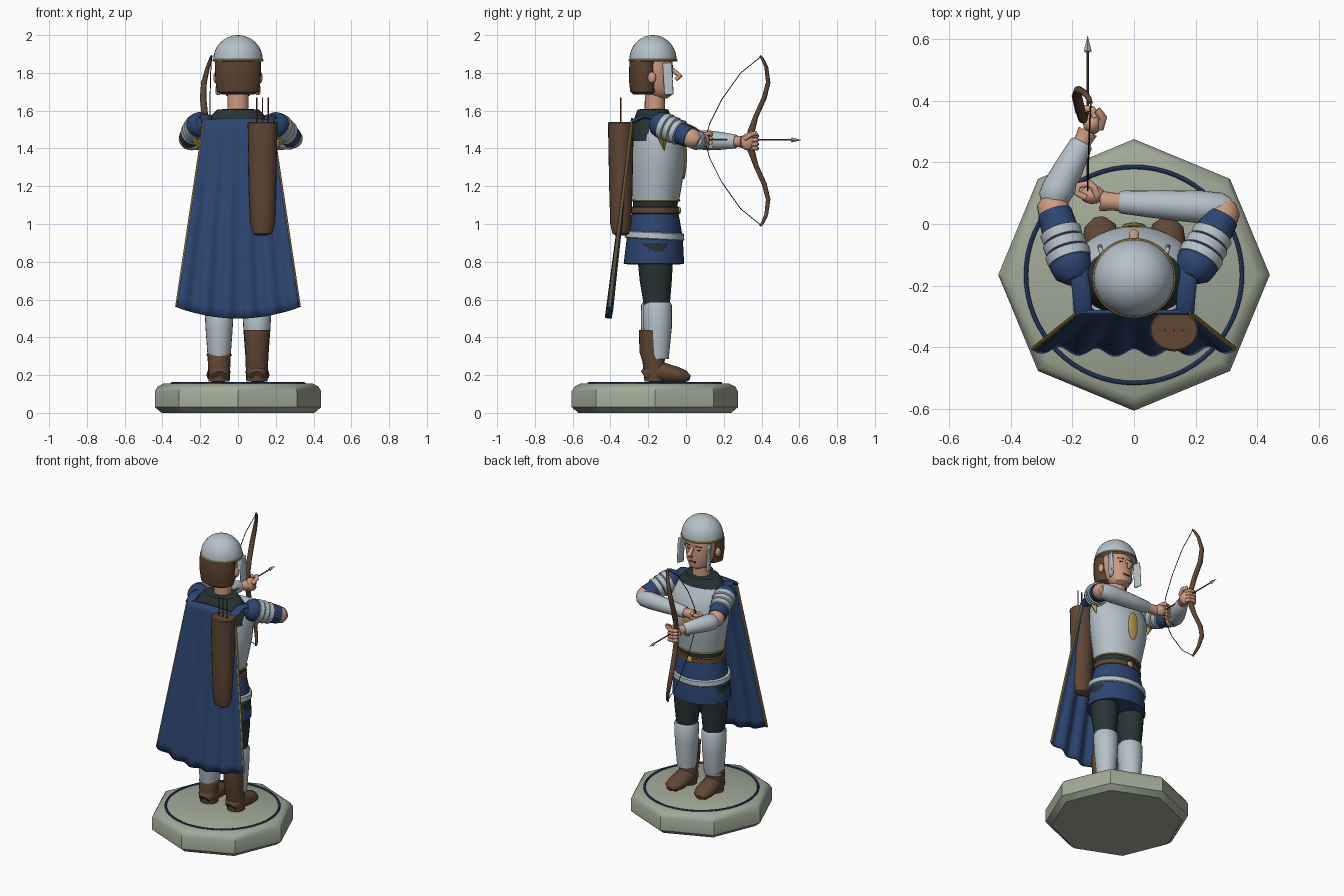
import bpy, bmesh, math
from mathutils import Vector

if "Cube" in bpy.data.objects:
    bpy.data.objects.remove(bpy.data.objects["Cube"])

def material(name, c):
    m = bpy.data.materials.new(name)
    m.diffuse_color = (*c, 1)
    m.use_nodes = True
    m.node_tree.nodes["Principled BSDF"].inputs["Base Color"].default_value = m.diffuse_color
    return m

STEEL = material("steel", (0.46, 0.53, 0.58))
BLUE = material("blue cloth", (0.026, 0.060, 0.165))
BROWN = material("brown leather", (0.115, 0.062, 0.036))
SKIN = material("skin", (0.62, 0.33, 0.22))
DARK = material("dark cloth", (0.022, 0.034, 0.034))
GOLD = material("gold", (0.50, 0.33, 0.08))
STONE = material("stone", (0.36, 0.40, 0.31))
HAIR = material("hair", (0.10, 0.052, 0.028))
INK = material("dark thread", (0.02, 0.017, 0.015))

def finish(name, bm, mat, angle=40):
    bmesh.ops.recalc_face_normals(bm, faces=bm.faces)
    me = bpy.data.meshes.new(name)
    bm.to_mesh(me)
    bm.free()
    ob = bpy.data.objects.new(name, me)
    bpy.context.collection.objects.link(ob)
    me.materials.append(mat)
    bpy.ops.object.select_all(action='DESELECT')
    ob.select_set(True)
    bpy.context.view_layer.objects.active = ob
    bpy.ops.object.shade_smooth_by_angle(angle=math.radians(angle))
    return ob

def sweep(name, pts, radii, mat, seg=20, ref=(0, 0, 1), flat=False, angle=40):
    """Tube through pts; each radius is a number or (along ref, across)."""
    pts = [Vector(p) for p in pts]
    bm, rings = bmesh.new(), []
    for i, p in enumerate(pts):
        t = Vector((0, 0, 1)) if flat else (pts[min(i + 1, len(pts) - 1)] - pts[max(i - 1, 0)]).normalized()
        u = Vector(ref)
        u = (u - t * u.dot(t)).normalized()
        v = t.cross(u)
        r = radii[i] if isinstance(radii, list) else radii
        a, b = r if isinstance(r, tuple) else (r, r)
        rings.append([bm.verts.new(p + u * a * math.cos(k * math.tau / seg) + v * b * math.sin(k * math.tau / seg))
                      for k in range(seg)])
    for r0, r1 in zip(rings, rings[1:]):
        for k in range(seg):
            bm.faces.new((r0[k], r0[(k + 1) % seg], r1[(k + 1) % seg], r1[k]))
    bm.faces.new(rings[0])
    bm.faces.new(rings[-1])
    return finish(name, bm, mat, angle)

def loft(name, prof, mat, x=0, seg=32, angle=40):
    """Upright body from (z, centre y, half width, half depth) rings."""
    return sweep(name, [(x, p[1], p[0]) for p in prof], [(p[2], p[3]) for p in prof],
                 mat, seg, (1, 0, 0), True, angle)

def ball(name, c, s, mat, rot=(0, 0, 0)):
    bm = bmesh.new()
    bmesh.ops.create_uvsphere(bm, u_segments=20, v_segments=12, radius=1)
    ob = finish(name, bm, mat)
    ob.location, ob.scale, ob.rotation_euler = c, s, rot
    return ob

def box(name, c, s, mat, bevel=0.006, rot=(0, 0, 0)):
    bm = bmesh.new()
    bmesh.ops.create_cube(bm, size=1)
    bmesh.ops.scale(bm, vec=s, verts=bm.verts)
    ob = finish(name, bm, mat)
    ob.location, ob.rotation_euler = c, rot
    if bevel:
        m = ob.modifiers.new("bevel", 'BEVEL')
        m.width, m.segments = bevel, 2
    return ob

def ring(name, c, rx, ry, r, mat, tilt=0, seg=64):
    bm = bmesh.new()
    n = 8
    g = [[bm.verts.new(((rx + r * math.cos(b)) * math.cos(a), (ry + r * math.cos(b)) * math.sin(a), r * math.sin(b)))
          for b in [j * math.tau / n for j in range(n)]] for a in [i * math.tau / seg for i in range(seg)]]
    for i in range(seg):
        for j in range(n):
            h = g[(i + 1) % seg]
            bm.faces.new((g[i][j], h[j], h[(j + 1) % n], g[i][(j + 1) % n]))
    ob = finish(name, bm, mat)
    ob.location, ob.rotation_euler = c, (tilt, 0, 0)
    return ob

# Octagonal plinth with inlaid ring
loft("plinth", [(0, -.165, .405, .405), (.03, -.165, .44, .44), (.115, -.165, .44, .44),
                (.14, -.165, .425, .425), (.155, -.165, .395, .395)], STONE, seg=8, angle=35)
ring("plinth_ring", (0, -.165, .156), .35, .35, .007, BLUE)

# Legs, greaves and boots
for s, side in ((-1, "left"), (1, "right")):
    x = s * .1
    loft(side + "_trouser", [(.3, -.16, .058, .06), (.58, -.155, .066, .07), (.7, -.16, .08, .085),
                             (.9, -.165, .09, .10)], DARK, x, 20)
    gy = -.15 if s > 0 else -.158
    gd = .075 if s > 0 else .08
    loft(side + "_greave", [(.285, gy, .058, .06), (.31, gy, .062, gd - .014), (.45, gy, .072, gd),
                            (.57, gy, .078, gd), (.585, gy, .072, gd - .008)], STEEL, x, 24)
    top = .44 if s > 0 else .3
    by = -.188 if s > 0 else -.16
    loft(side + "_boot_shaft", [(.165, -.165, .056, .055), (.27, -.172, .06, .058), (.32, by, .062, .058),
                                (top, by, .068, .062)], BROWN, x, 20)
    sweep(side + "_boot_foot", [(x, -.222, .195), (x, -.20, .21), (x, -.13, .215), (x + s * .005, -.05, .20),
                                (x + s * .01, -.005, .192), (x + s * .012, .02, .185)],
          [(.035, .03), (.055, .05), (.06, .055), (.062, .044), (.05, .033), (.02, .014)], BROWN, 20, (1, 0, 0))

# Skirt, band, belt and buckle
loft("skirt", [(.785, -.17, .15, .13), (.79, -.17, .192, .160), (.93, -.165, .183, .148), (1.07, -.162, .152, .12)], BLUE)
band = loft("skirt_band", [(-.02, 0, .188, .153), (-.015, 0, .194, .158), (.015, 0, .191, .155), (.02, 0, .184, .148)], STEEL)
band.location, band.rotation_euler = (0, -.166, .938), (-.05, 0, 0)
loft("waist", [(1.05, -.162, .148, .115), (1.14, -.162, .15, .12)], DARK)
loft("belt", [(1.052, -.163, .154, .121), (1.057, -.163, .161, .127), (1.087, -.163, .16, .125), (1.092, -.163, .153, .119)], BROWN)
ball("belt_buckle", (0, -.036, 1.072), (.022, .01, .02), GOLD)

# Breastplate, hem and collar
loft("breastplate", [(1.12, -.162, .152, .125), (1.2, -.158, .168, .135), (1.32, -.152, .19, .147), (1.42, -.152, .2, .143),
                     (1.5, -.16, .19, .118), (1.55, -.168, .16, .095)], STEEL)
ring("breastplate_hem", (0, -.162, 1.125), .154, .126, .006, GOLD)
loft("collar", [(1.44, -.175, .188, .125), (1.52, -.175, .182, .113), (1.57, -.175, .145, .095), (1.605, -.175, .11, .082),
                (1.61, -.172, .06, .06)], DARK)
ball("chest_emblem", (0, -.008, 1.33), (.038, .012, .095), GOLD, (-.05, 0, 0))

# Neck, head and face
loft("neck", [(1.57, -.165, .056, .055), (1.72, -.165, .056, .052)], SKIN, seg=20)
loft("head", [(1.665, -.135, .03, .035), (1.68, -.14, .062, .062), (1.72, -.15, .084, .078), (1.78, -.16, .096, .09),
              (1.84, -.165, .1, .095), (1.89, -.17, .095, .095)], SKIN)
loft("hair", [(1.685, -.222, .085, .055), (1.70, -.222, .112, .073), (1.76, -.222, .12, .08), (1.85, -.22, .122, .08),
              (1.885, -.21, .115, .08)], HAIR)
sweep("nose", [(0, -.078, 1.825), (0, -.05, 1.798), (0, -.033, 1.785), (0, -.055, 1.762)],
      [.008, .013, .016, .01], SKIN, 12, (1, 0, 0))
box("mouth", (0, -.071, 1.722), (.045, .008, .007), BROWN, 0)
for s, side in ((-1, "left"), (1, "right")):
    ball(side + "_eye", (s * .038, -.082, 1.805), (.015, .007, .006), INK, (0, 0, -s * .4))
    box(side + "_brow", (s * .04, -.08, 1.828), (.04, .009, .006), HAIR, 0, (0, s * .1, -s * .4))
    ball(side + "_ear", (s * .115, -.18, 1.775), (.016, .022, .03), SKIN)
    box(side + "_cheek_plate", (s * .105, -.095, 1.768), (.016, .05, .17), STEEL, .007, (.06, 0, -s * .25))

# Domed helmet with rim
loft("helmet", [(1.862, -.175, .132, .126)] + [(1.87 + .13 * math.sin(a), -.175, .131 * math.cos(a), .125 * math.cos(a))
     for a in [i * math.pi / 20.2 for i in range(11)]], STEEL)
ring("helmet_rim", (0, -.175, 1.867), .129, .123, .007, GOLD)

# Cape with wavy hem and piped edges
def cape_point(u, v):
    return Vector((u * (.178 + .148 * v), -.285 - .115 * v + .013 * v * math.cos(u * 17) - .012 * v * (1 - u * u),
                   1.55 - v * (1.05 - .06 * u * u) + (1 - v) * .01 * (1 - u * u)))
bm = bmesh.new()
N, M = 48, 20
g = [[bm.verts.new(cape_point(2 * i / N - 1, j / M)) for j in range(M + 1)] for i in range(N + 1)]
for i in range(N):
    for j in range(M):
        bm.faces.new((g[i][j], g[i + 1][j], g[i + 1][j + 1], g[i][j + 1]))
cape = finish("cape", bm, BLUE)
mod = cape.modifiers.new("thickness", 'SOLIDIFY')
mod.thickness, mod.offset = .012, 0
for s, side in ((-1, "left"), (1, "right")):
    sweep(side + "_cape_piping", [cape_point(s, j / 12) for j in range(13)], .007, GOLD, 8, (1, 0, 0))
    sweep(side + "_cape_strap", [(s * .165, -.285, 1.54), (s * .17, -.22, 1.57), (s * .18, -.14, 1.555)], (.03, .012), BLUE, 12, (1, 0, 0))

# Quiver and arrows
loft("quiver", [(.94, -.345, .035, .03), (.95, -.345, .052, .045), (1.0, -.345, .066, .056), (1.2, -.345, .072, .062),
                (1.535, -.345, .079, .068), (1.54, -.345, .074, .062)], BROWN, .13, 24)
for i in (-1, 0, 1):
    sweep("quiver_arrow", [(.13 + i * .03, -.345, 1.5), (.13 + i * .03, -.345, 1.67)], .0035, BROWN, 8, (1, 0, 0))

# Arms: sleeve, layered shoulder plates, bracer
ARMS = (("left", (-.195, -.16, 1.535), (-.268, .07, 1.445), (-.15, .30, 1.435)),
        ("right", (.19, -.155, 1.535), (.30, .05, 1.445), (-.11, .075, 1.445)))
for side, a, b, c in ARMS:
    a, b, c = Vector(a), Vector(b), Vector(c)
    s = -1 if a.x < 0 else 1
    sweep(side + "_sleeve", [a.lerp(b, t) for t in (-.1, 0, .12, .5, .85)], [.035, .062, .069, .061, .056], BLUE)
    for i in range(3):
        t = .16 + i * .15
        r = .074 - i * .003
        sweep(side + "_shoulder_plate", [a.lerp(b, t + d) for d in (0, .015, .13, .15)], [r - .012, r - .003, r, r - .01], STEEL)
    sweep(side + "_elbow", [a.lerp(b, t) for t in (.75, .9, 1.0, 1.1)], [.05, .052, .048, .022], SKIN)
    sweep(side + "_bracer", [b.lerp(c, t) for t in (-.03, .04, .2, .5, .83, .85)], [.035, .05, .053, .047, .037, .032], STEEL)
    sweep(side + "_wrist", [b.lerp(c, t) for t in (.7, .9, 1)], [.03, .029, .033], SKIN)
    sweep(side + "_gold_tip", [(s * .225, -.125, 1.47), (s * .205, -.115, 1.39)], [.03, .002], GOLD, 4, (1, 0, 0))

# Hands with curled fingers
ball("left_palm", (-.135, .325, 1.435), (.03, .035, .045), SKIN)
ball("right_palm", (-.135, .095, 1.445), (.04, .03, .036), SKIN)
for i in range(4):
    z = 1.40 + i * .022
    sweep("left_finger", [(-.125, .345, z), (-.135, .372, z), (-.165, .375, z), (-.185, .355, z)], .012, SKIN, 10)
    sweep("right_finger", [(-.155, .085, z + .01), (-.185, .10, z + .01), (-.18, .125, z + .01), (-.15, .13, z + .01)],
          .011, SKIN, 10)
sweep("left_thumb", [(-.11, .31, 1.45), (-.10, .345, 1.475), (-.12, .37, 1.48)], .013, SKIN, 10)
sweep("right_thumb", [(-.12, .09, 1.47), (-.13, .12, 1.48), (-.15, .135, 1.475)], .012, SKIN, 10)

# Bow: mirrored recurve limbs, then string and nocked arrow
half = [(-.16, .345, 0), (-.168, .345, .05), (-.175, .37, .13), (-.185, .415, .23), (-.18, .435, .31),
        (-.16, .425, .39), (-.145, .405, .435), (-.14, .393, .45)]
rad = [(.014, .019), (.014, .019), (.017, .013), (.017, .013), (.015, .012), (.011, .01), (.008, .008), (.006, .006)]
sweep("bow", [(x, y, 1.44 - h) for x, y, h in half[:0:-1]] + [(x, y, 1.44 + h) for x, y, h in half],
      rad[:0:-1] + rad, BROWN, 12, (1, 0, 0))
sh = [(-.15, .10, 0), (-.15, .125, .09), (-.148, .19, .22), (-.145, .29, .36), (-.14, .395, .445)]
sweep("bow_string", [(x, y, 1.44 - h) for x, y, h in sh[:0:-1]] + [(x, y, 1.44 + h) for x, y, h in sh],
      .0025, INK, 6, (1, 0, 0))
sweep("arrow_shaft", [(-.15, .10, 1.445), (-.15, .57, 1.445)], .004, BROWN, 8)
sweep("arrow_head", [(-.15, .555, 1.445), (-.15, .56, 1.445), (-.15, .61, 1.445)], [.004, .013, .0005], STEEL, 4)
